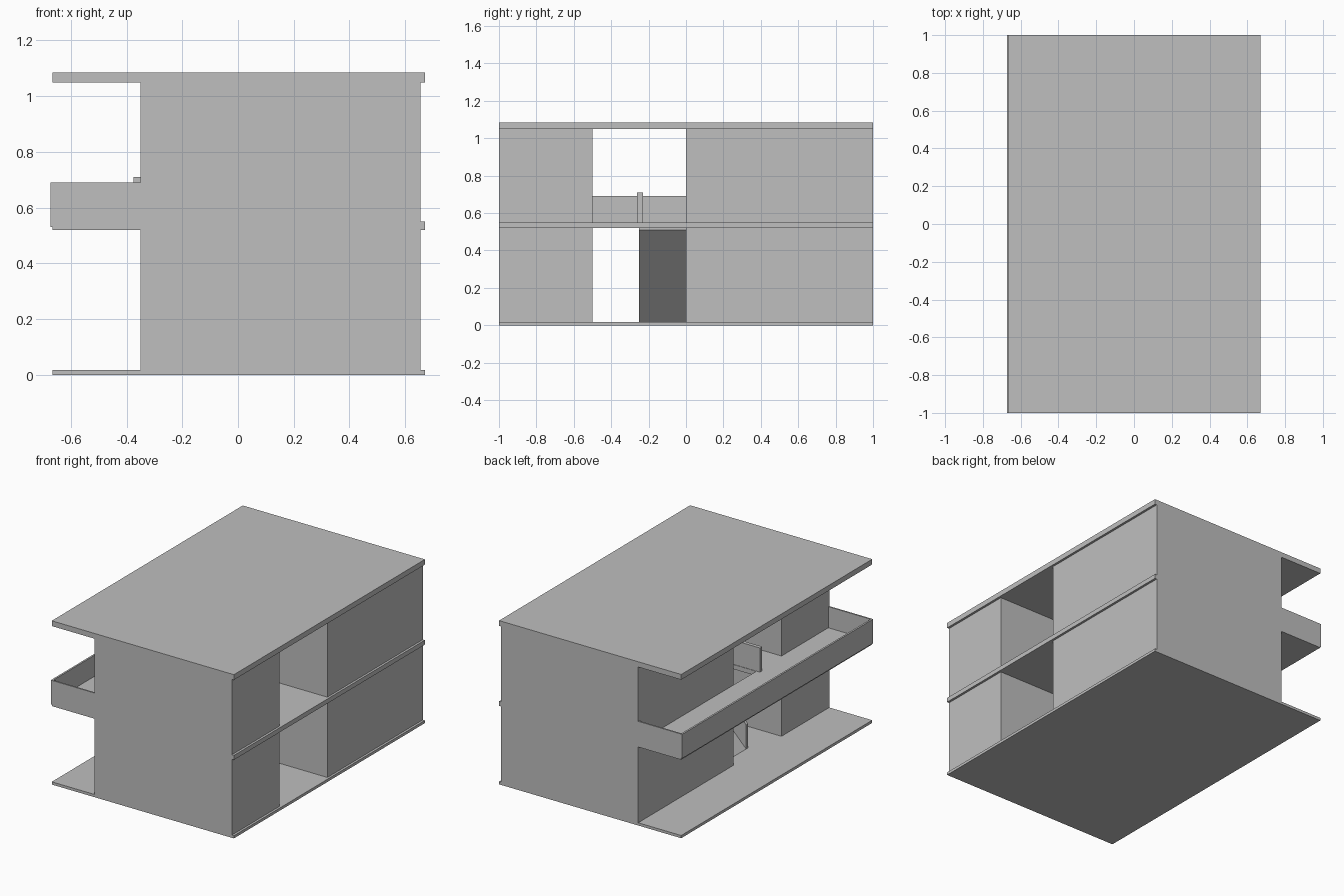
import bpy
import bmesh
from mathutils import Vector

if "Cube" in bpy.data.objects:
    bpy.data.objects.remove(bpy.data.objects["Cube"], do_unlink=True)

GREY = (0.52, 0.52, 0.52, 1.0)
plaster = bpy.data.materials.new("plain grey")
plaster.use_nodes = True
plaster.diffuse_color = GREY
plaster.node_tree.nodes["Principled BSDF"].inputs["Base Color"].default_value = GREY


def finish(name, bm):
    bmesh.ops.recalc_face_normals(bm, faces=bm.faces)
    mesh = bpy.data.meshes.new(name)
    bm.to_mesh(mesh)
    bm.free()
    mesh.materials.append(plaster)
    obj = bpy.data.objects.new(name, mesh)
    bpy.context.scene.collection.objects.link(obj)
    return obj


def box(name, xs, ys, zs):
    bm = bmesh.new()
    bmesh.ops.create_cube(bm, size=1)
    for v in bm.verts:
        v.co = Vector([(a + b) / 2 + c * (b - a) for (a, b), c in zip((xs, ys, zs), v.co)])
    return finish(name, bm)


def side_profile(name, points, ys):
    """Extrude an x-z outline along y."""
    bm = bmesh.new()
    face = bm.faces.new([bm.verts.new((x, ys[0], z)) for x, z in points])
    moved = bmesh.ops.extrude_face_region(bm, geom=[face])["geom"]
    bmesh.ops.translate(bm, vec=(0, ys[1] - ys[0], 0),
                        verts=[g for g in moved if isinstance(g, bmesh.types.BMVert)])
    return finish(name, bm)


# Main levels
SLAB_X, LENGTH = (-0.665, 0.67), (-1, 1)
WALL_X = (-0.35, 0.655)
GROUND, FLOOR, ROOF = (0, 0.018), (0.52, 0.55), (1.05, 1.085)
box("ground_slab", SLAB_X, LENGTH, GROUND)
upper_floor = box("upper_floor", SLAB_X, LENGTH, FLOOR)
box("roof", SLAB_X, LENGTH, ROOF)

# Rooms on either side of the through passage
for storey, zs in (("lower", (GROUND[1], FLOOR[0])), ("upper", (FLOOR[1], ROOF[0]))):
    box(storey + "_front_rooms", WALL_X, (-1, -0.5), zs)
    box(storey + "_back_rooms", WALL_X, (0, 1), zs)

# Balcony parapet
box("balcony_parapet", (-0.672, -0.66), LENGTH, (0.53, 0.69))
for name, ys in (("front_parapet_end", (-1, -0.99)), ("back_parapet_end", (0.99, 1))):
    box(name, (-0.66, WALL_X[0]), ys, (FLOOR[1], 0.69))

# Stairwell opening
FOOT, TOP = -0.28, 0.24
cutter = box("stairwell_cutter", (WALL_X[0], TOP), (-0.235, -0.001), (0.4, 0.7))
cutter.hide_render = True
cutter.hide_viewport = True
cut = upper_floor.modifiers.new("stairwell", "BOOLEAN")
cut.operation = "DIFFERENCE"
cut.object = cutter
cut.solver = "EXACT"

# Sloping flight with its side rail, and the landing rail above
low, high, rail = GROUND[1], FLOOR[1], 0.16
side_profile("stair_flight",
             [(FOOT, low), (FOOT + 0.04, low), (TOP, high - 0.04), (TOP, high)],
             (-0.25, 0))
side_profile("stair_rail",
             [(FOOT, low), (TOP, high), (TOP, high + rail), (FOOT, low + rail)],
             (-0.25, -0.23))
box("landing_rail", (-0.375, TOP), (-0.262, -0.238), (high, high + rail))
